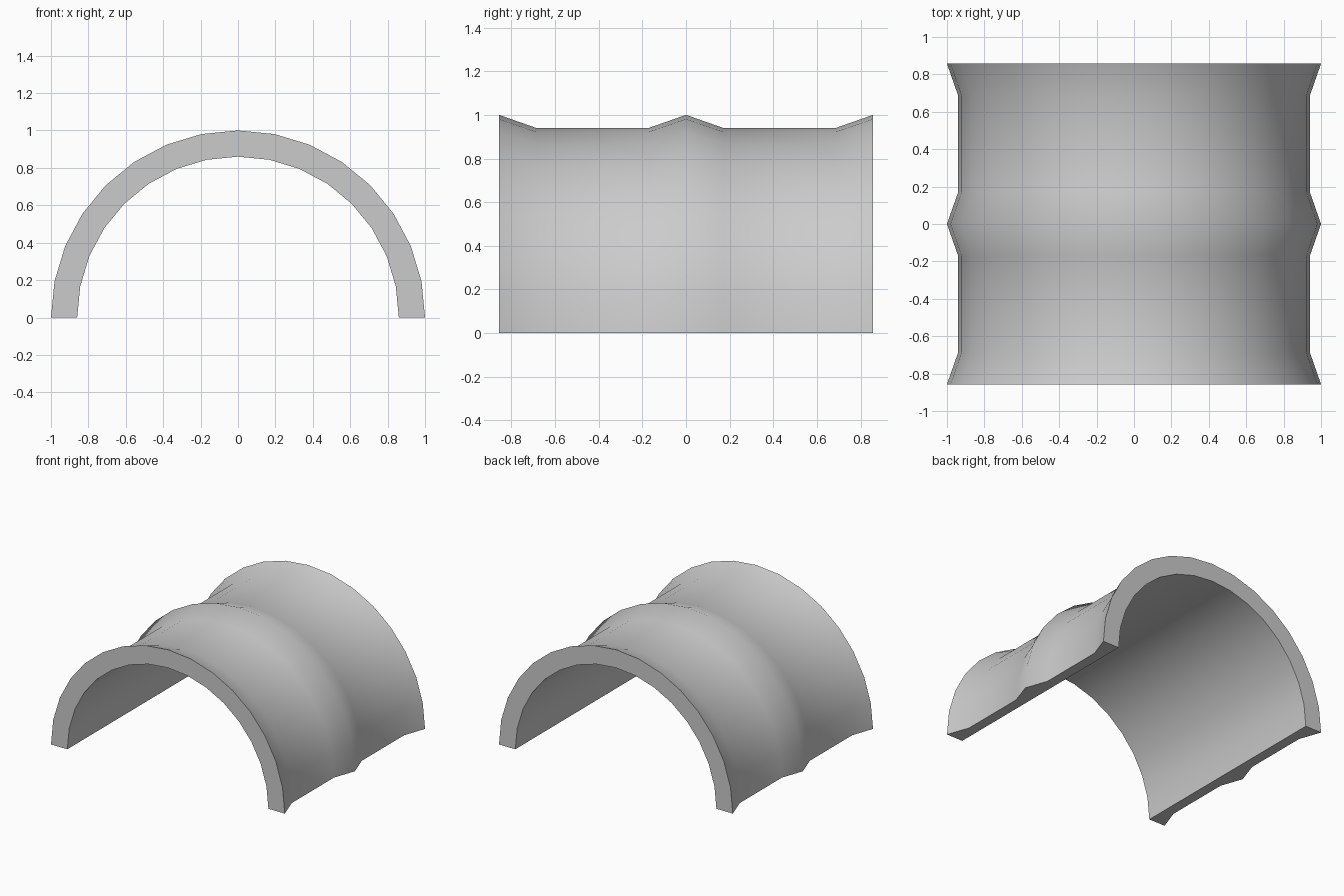
import bpy, bmesh
from math import sin, cos, pi, radians

if "Cube" in bpy.data.objects:
    bpy.data.objects.remove(bpy.data.objects["Cube"])

SEGMENTS = 16
INNER = 0.86
# Wall section (y, radius): ribbed outside, straight inside
half = [(0.171, 0.94), (0.686, 0.94), (0.857, 1.0)]
outer = [(-y, r) for y, r in reversed(half)] + [(0, 1.0)] + half
section = outer + [(0.857, INNER), (-0.857, INNER)]

# Sweep the section through half a turn
bm = bmesh.new()
rings = []
for i in range(SEGMENTS + 1):
    a = pi * i / SEGMENTS
    rings.append([bm.verts.new((r * cos(a), y, r * sin(a))) for y, r in section])
n = len(section)
for a, b in zip(rings, rings[1:]):
    for j in range(n):
        k = (j + 1) % n
        bm.faces.new((a[j], a[k], b[k], b[j]))

# Flat feet on the ground
bm.faces.new(rings[0])
bm.faces.new(rings[-1])
bmesh.ops.recalc_face_normals(bm, faces=bm.faces)

mesh = bpy.data.meshes.new("ribbed_half_pipe")
bm.to_mesh(mesh)
bm.free()
pipe = bpy.data.objects.new("ribbed_half_pipe", mesh)
bpy.context.collection.objects.link(pipe)

# Smooth curved surfaces, sharp rims
bpy.context.view_layer.objects.active = pipe
pipe.select_set(True)
bpy.ops.object.shade_smooth_by_angle(angle=radians(45))
